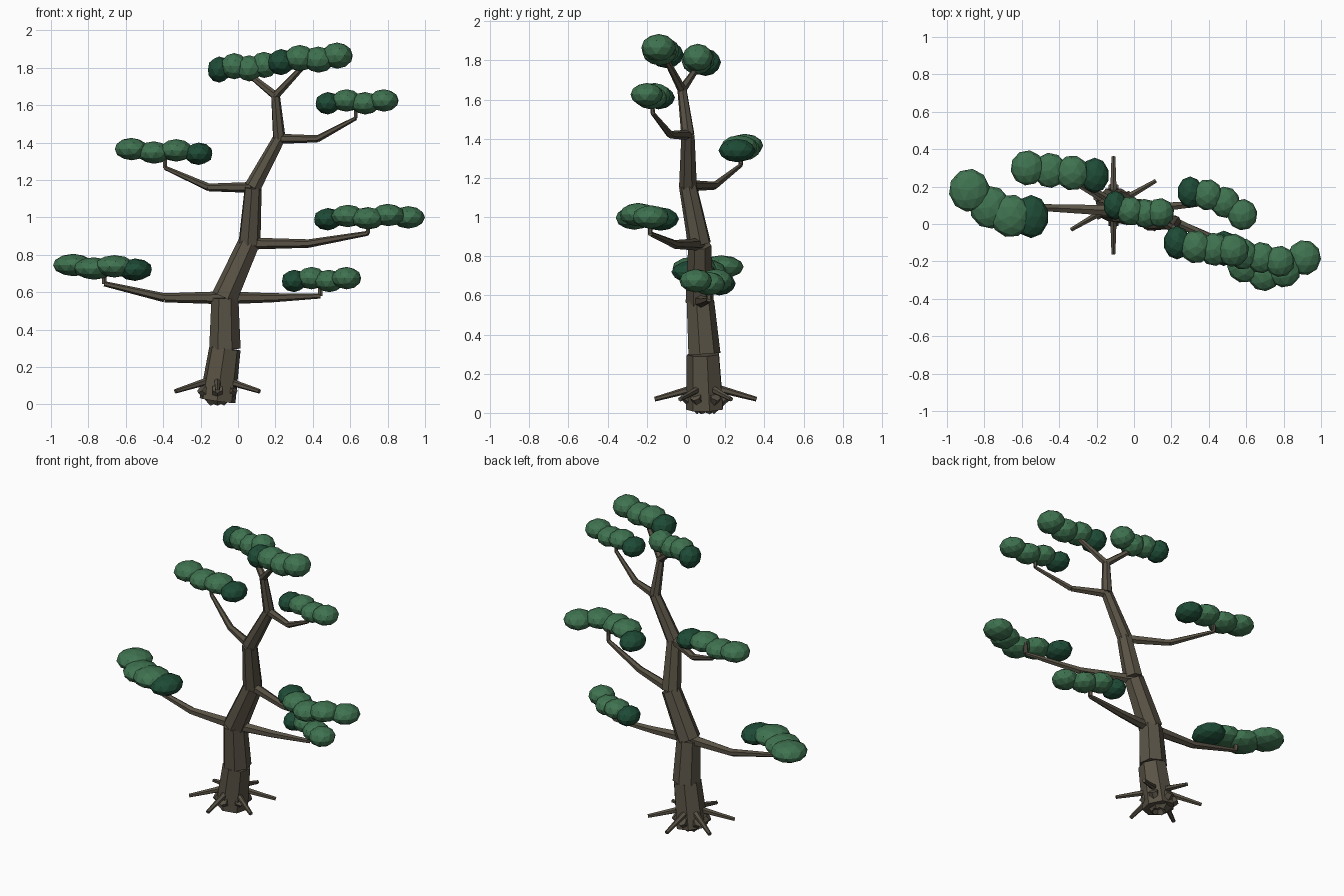
import bpy, bmesh, math
from mathutils import Matrix, Vector

if "Cube" in bpy.data.objects:
    bpy.data.objects.remove(bpy.data.objects["Cube"], do_unlink=True)


def material(name, rgb):
    mat = bpy.data.materials.new(name)
    mat.use_nodes = True
    mat.diffuse_color = (*rgb, 1)
    mat.node_tree.nodes["Principled BSDF"].inputs["Base Color"].default_value = (*rgb, 1)
    return mat


BARK = material("brown bark", (.1, .085, .06))
LIGHT = material("green leaf", (.05, .17, .08))
DARK = material("dark green leaf", (.013, .07, .037))


def add_object(name, bm, *materials):
    mesh = bpy.data.meshes.new(name)
    bm.to_mesh(mesh)
    bm.free()
    for mat in materials:
        mesh.materials.append(mat)
    bpy.context.collection.objects.link(bpy.data.objects.new(name, mesh))


def limb(name, points, radii, sides=6):
    """Chain of tapered wooden segments, one cone between each pair of points."""
    bm = bmesh.new()
    spans = zip(points, points[1:], radii, radii[1:])
    for start, end, start_radius, end_radius in spans:
        along = end - start
        turn = along.to_track_quat('Z', 'Y').to_matrix().to_4x4()
        bmesh.ops.create_cone(bm, cap_ends=True, segments=sides,
                              radius1=start_radius, radius2=end_radius, depth=along.length,
                              matrix=Matrix.Translation((start + end) / 2) @ turn)
    add_object(name, bm, BARK)


def leaf_pad(name, start, end, count, bow, size, height):
    """Bowed row of flattened faceted blobs, dark at the start and light after it."""
    bm = bmesh.new()
    for i in range(count):
        t = i / (count - 1)
        centre = start.lerp(end, t)
        centre.y += bow * math.sin(math.pi * t)
        centre.z += .015 * (i % 2)
        width = size if i else size * .85
        place = Matrix.Translation(centre) @ Matrix.Diagonal((width, size * 1.05, height, 1))
        bmesh.ops.create_icosphere(bm, subdivisions=2, radius=1,
                                   matrix=place @ Matrix.Rotation(i, 4, 'Z'))
        if i == 0:
            dark_faces = len(bm.faces)
    bm.faces.ensure_lookup_table()
    for face in bm.faces[dark_faces:]:
        face.material_index = 1
    add_object(name, bm, DARK, LIGHT)


def trunk_radius(z):
    return .1 - .046 * z


# Leaning trunk
joints = [Vector(p) for p in (
    (-.11, .1, .02), (-.07, .09, .3), (-.07, .07, .57), (.06, .07, .86),
    (.08, .01, 1.16), (.22, .01, 1.42), (.2, -.02, 1.65))]
limb("trunk", joints, [trunk_radius(p.z) for p in joints], sides=7)

# Foliage: name, trunk joint, first blob, last blob, blob count, bow, blob size, blob height
foliage = [
    ("low_right", 2, (-.55, .04, .72), (-.88, .18, .73), 4, -.05, .11, .06),
    ("low_left", 2, (.3, .17, .66), (.58, .05, .66), 4, .03, .08, .06),
    ("middle_left", 3, (.48, -.13, .99), (.91, -.18, 1), 5, -.11, .09, .06),
    ("middle_right", 4, (-.21, .26, 1.34), (-.57, .3, 1.35), 4, 0, .09, .06),
    ("high_left", 5, (.48, -.14, 1.61), (.78, -.2, 1.61), 4, 0, .08, .06),
    ("top_right", 6, (-.1, .1, 1.79), (.14, .06, 1.8), 4, -.02, .075, .07),
    ("top_left", 6, (.23, -.1, 1.83), (.53, -.14, 1.85), 4, -.01, .085, .07),
]
for name, joint, first, last, count, bow, size, height in foliage:
    first, last = Vector(first), Vector(last)
    leaf_pad(name + "_leaves", first, last, count, bow, size, height)
    base, middle = joints[joint], (first + last) / 2
    if base == joints[-1]:
        # Straight fork at the top of the trunk
        limb(name + "_fork", [base, middle], [.023, .013])
    else:
        # Level branch that bends halfway, rises, then turns up into its leaves
        middle.y += bow / 4
        tip = middle - Vector((0, 0, .08))
        elbow = base.lerp(tip, .5)
        elbow.z = base.z
        thick = .02 + .2 * trunk_radius(base.z)
        limb(name + "_branch", [base, elbow, tip, middle],
             [thick, thick * .7, thick * .4, thick * .35])

# Roots radiating from the base, each with a thick foot and a thin tip
root_count = 6
for n in range(root_count):
    angle = math.tau * n / root_count + math.pi / 6
    outward = Vector((math.cos(angle), math.sin(angle), 0))

    def root_point(reach, z):
        point = joints[0] + outward * reach
        point.z = z
        return point

    limb(f"root_foot_{n}", [root_point(.02, .02), root_point(.1, .085)], [.035, .03])
    limb(f"root_tip_{n}", [root_point(.06, .125), root_point(.26, .07)], [.02, .012])
